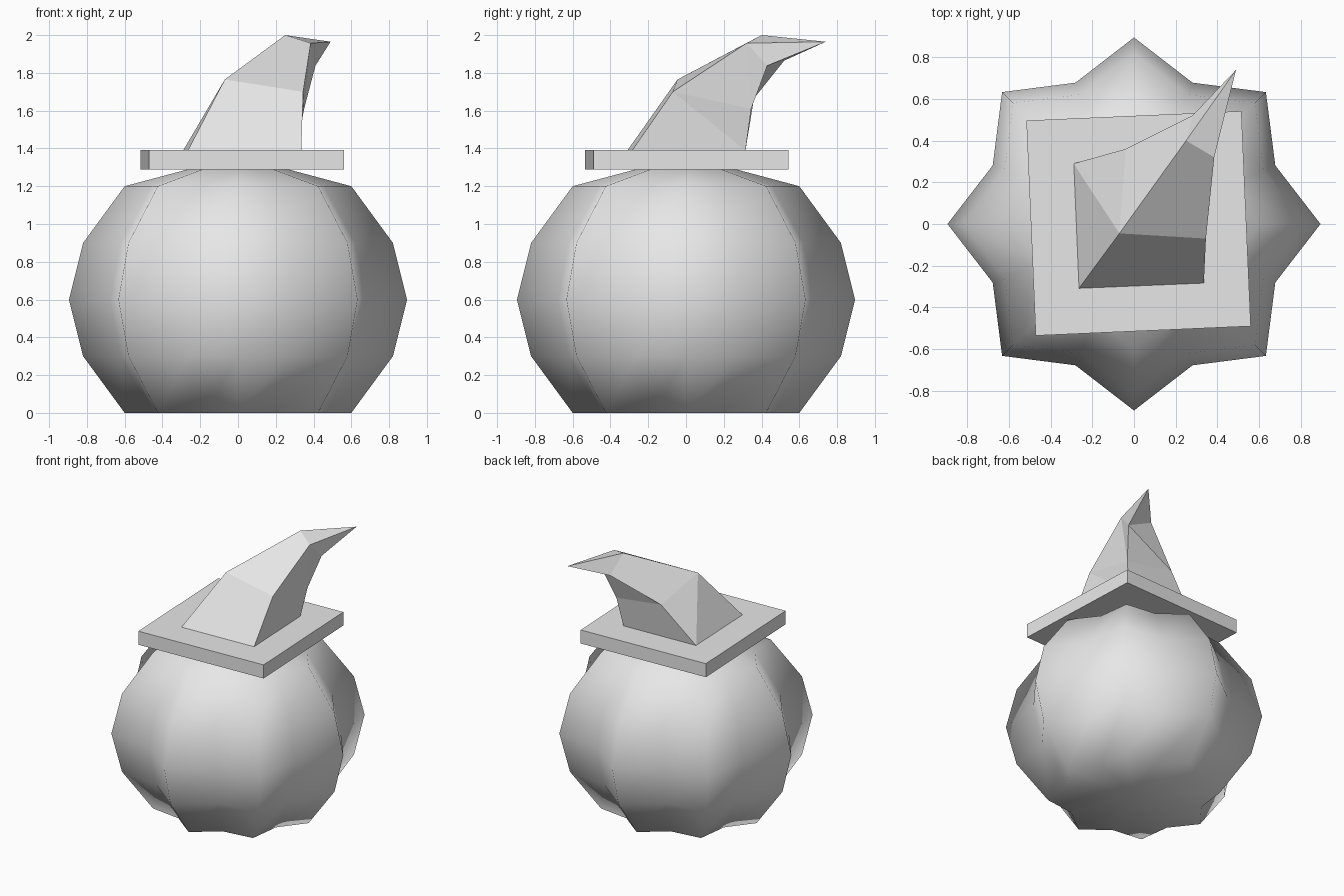
import bpy, bmesh, math
from mathutils import Matrix

cube = bpy.data.objects.get("Cube")
if cube:
    bpy.data.objects.remove(cube, do_unlink=True)

grey = bpy.data.materials.new("plain_grey")
grey.use_nodes = True
grey.diffuse_color = (0.8, 0.8, 0.8, 1)
grey.node_tree.nodes["Principled BSDF"].inputs["Base Color"].default_value = (0.8, 0.8, 0.8, 1)


def finish(name, bm, smooth=False):
    bmesh.ops.recalc_face_normals(bm, faces=bm.faces[:])
    for face in bm.faces:
        face.smooth = smooth
    mesh = bpy.data.meshes.new(name)
    bm.to_mesh(mesh)
    bm.free()
    mesh.materials.append(grey)
    obj = bpy.data.objects.new(name, mesh)
    bpy.context.collection.objects.link(obj)
    return obj


def bridge(bm, lower, upper, split=()):
    """Join two rings with quads; sides listed in split become two triangles."""
    n = len(lower)
    for i in range(n):
        j = (i + 1) % n
        if i in split:
            bm.faces.new((lower[i], lower[j], upper[i]))
            bm.faces.new((lower[j], upper[j], upper[i]))
        else:
            bm.faces.new((lower[i], lower[j], upper[j], upper[i]))


def fan(bm, ring, tip):
    for i in range(len(ring)):
        bm.faces.new((ring[i], ring[(i + 1) % len(ring)], tip))


# Pumpkin: star-shaped rings with eight ribs
RIBS = 8
VALLEY = 0.82
bm = bmesh.new()
rings = []
for z, radius in ((0, 0.6), (0.3, 0.82), (0.6, 0.895), (0.9, 0.82), (1.2, 0.6)):
    ring = []
    for i in range(RIBS * 2):
        a = math.pi * i / RIBS
        r = radius * (VALLEY if i % 2 else 1)
        ring.append(bm.verts.new((r * math.cos(a), r * math.sin(a), z)))
    rings.append(ring)
for lower, upper in zip(rings, rings[1:]):
    bridge(bm, lower, upper)
fan(bm, rings[0], bm.verts.new((0, 0, 0)))
fan(bm, rings[-1], bm.verts.new((0, 0, 1.36)))
finish("pumpkin", bm, smooth=True)

# Hat brim: square slab, slightly turned
turn = Matrix.Rotation(math.radians(2.5), 4, "Z")
bm = bmesh.new()
bmesh.ops.create_cube(bm, size=1, matrix=Matrix.Translation((0.022, 0.003, 1.34))
                      @ turn @ Matrix.Diagonal((1.033, 1.033, 0.104, 1)))
finish("hat_brim", bm)

# Hat crown: bent four-sided cone; corners run front left, front right, back right, back left in plan
crown = (
    ((-0.265, -0.31, 1.39), (0.335, -0.285, 1.39), (0.31, 0.315, 1.39), (-0.29, 0.29, 1.39)),
    ((-0.07, -0.045, 1.765), (0.345, -0.07, 1.70), (0.35, 0.345, 1.61), (-0.04, 0.36, 1.665)),
    ((0.25, 0.40, 2.0), (0.385, 0.32, 1.957), (0.41, 0.43, 1.838), (0.28, 0.52, 1.865)),
)
bm = bmesh.new()
rings = [[bm.verts.new(p) for p in level] for level in crown]
bm.faces.new(rings[0])
bridge(bm, rings[0], rings[1], split=(1,))
# Left side of the lower crown folds along the other diagonal
left = [f for f in bm.faces if {rings[0][3], rings[0][0], rings[1][0]} <= set(f.verts)]
for face in left:
    bmesh.utils.face_split(face, rings[0][3], rings[1][0])
bridge(bm, rings[1], rings[2], split=(1, 2))
fan(bm, rings[2], bm.verts.new((0.49, 0.74, 1.965)))
finish("hat_crown", bm)
